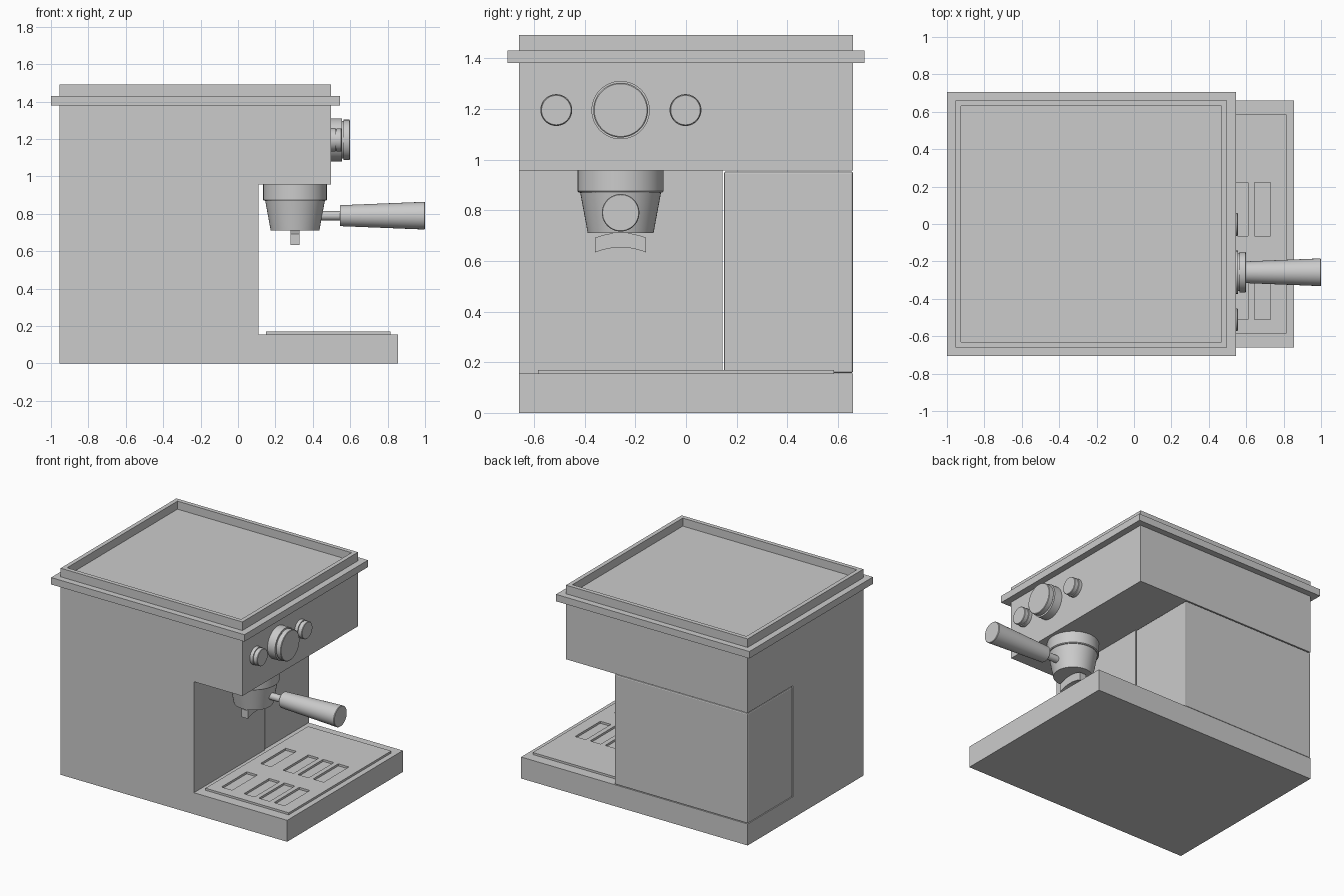
import bpy, bmesh, math
from mathutils import Matrix, Vector

if "Cube" in bpy.data.objects:
    bpy.data.objects.remove(bpy.data.objects["Cube"], do_unlink=True)

GREY = 0.6
metal = bpy.data.materials.new("light grey")
metal.use_nodes = True
metal.diffuse_color = (GREY, GREY, GREY, 1)
metal.node_tree.nodes["Principled BSDF"].inputs["Base Color"].default_value = (GREY, GREY, GREY, 1)


def finish(name, bm):
    bmesh.ops.recalc_face_normals(bm, faces=bm.faces[:])
    mesh = bpy.data.meshes.new(name)
    bm.to_mesh(mesh)
    bm.free()
    mesh.materials.append(metal)
    obj = bpy.data.objects.new(name, mesh)
    bpy.context.scene.collection.objects.link(obj)
    return obj


def add_box(bm, low, high):
    low, high = Vector(low), Vector(high)
    place = Matrix.Translation((low + high) / 2) @ Matrix.Diagonal((*(high - low), 1))
    bmesh.ops.create_cube(bm, size=1, matrix=place)


def box(name, low, high):
    bm = bmesh.new()
    add_box(bm, low, high)
    return finish(name, bm)


def prism(name, points, sweep):
    bm = bmesh.new()
    face = bm.faces.new([bm.verts.new(p) for p in points])
    out = bmesh.ops.extrude_face_region(bm, geom=[face])
    moved = [v for v in out["geom"] if isinstance(v, bmesh.types.BMVert)]
    bmesh.ops.translate(bm, verts=moved, vec=sweep)
    return finish(name, bm)


def lathe(name, profile, origin, along_x=False):
    """Spin (radius, distance) pairs about z, optionally laid along x."""
    bm = bmesh.new()
    verts = [bm.verts.new((r, 0, d)) for r, d in profile]
    edges = [bm.edges.new(pair) for pair in zip(verts, verts[1:])]
    bmesh.ops.spin(bm, geom=verts + edges, cent=(0, 0, 0), axis=(0, 0, 1),
                   angle=math.tau, steps=48)
    bmesh.ops.remove_doubles(bm, verts=bm.verts[:], dist=0.0005)
    turn = Matrix.Rotation(math.pi / 2, 4, "Y") if along_x else Matrix()
    bm.transform(Matrix.Translation(origin) @ turn)
    obj = finish(name, bm)
    smooth(obj)
    return obj


def smooth(obj):
    bpy.ops.object.select_all(action="DESELECT")
    obj.select_set(True)
    bpy.context.view_layer.objects.active = obj
    bpy.ops.object.shade_smooth_by_angle(angle=math.radians(30))


def bevel(obj, width):
    mod = obj.modifiers.new("soft edges", "BEVEL")
    mod.width = width
    mod.segments = 2


def cut(obj, cutter):
    mod = obj.modifiers.new("cut", "BOOLEAN")
    mod.operation = "DIFFERENCE"
    mod.solver = "EXACT"
    mod.object = cutter
    cutter.hide_render = True
    cutter.hide_viewport = True


# Main dimensions
BACK, FACE, WALL, FOOT = -0.955, 0.497, 0.11, 0.855
SIDE, BASE_TOP, HEAD, TOP = 0.66, 0.155, 0.957, 1.38

# C-shaped body with a bay for the water tank
outline = [(BACK, 0), (FOOT, 0), (FOOT, BASE_TOP), (WALL, BASE_TOP),
           (WALL, HEAD), (FACE, HEAD), (FACE, TOP), (BACK, TOP)]
body = prism("body", [(x, -SIDE, z) for x, z in outline], (0, 2 * SIDE, 0))
cut(body, box("tank_bay_cutter", (-1.1, 0.145, BASE_TOP), (0.2, 0.8, HEAD)))
tank = box("water_tank", (BACK, 0.15, BASE_TOP + 0.002), (WALL, SIDE, HEAD - 0.004))
bevel(tank, 0.008)

# Overhanging top plate and recessed cup shelf
box("top_plate", (-1, -0.705, TOP), (0.545, 0.705, 1.43))
bm = bmesh.new()
add_box(bm, (BACK, -SIDE, 1.43), (FACE, SIDE, 1.492))
top = max(bm.faces, key=lambda f: f.calc_center_median().z)
bmesh.ops.inset_region(bm, faces=[top], thickness=0.043)
floor = bmesh.ops.extrude_face_region(bm, geom=[top])["geom"]
bmesh.ops.delete(bm, geom=[top], context="FACES_ONLY")
bmesh.ops.translate(bm, verts=[v for v in floor if isinstance(v, bmesh.types.BMVert)],
                    vec=(0, 0, -0.058))
finish("cup_shelf", bm)

# Drip tray with two rows of slots
tray = box("drip_tray", (0.15, -0.585, BASE_TOP), (0.815, 0.585, 0.17))
bm = bmesh.new()
for y in (-0.51, -0.065):
    for x in (0.225, 0.405, 0.525, 0.645):
        add_box(bm, (x, y, 0.1), (x + 0.085, y + 0.288, 0.25))
cut(tray, finish("slot_cutter", bm))

# Brewing head and filter basket
CX, CY = 0.305, -0.258
lathe("brew_head", [(0, HEAD), (0.17, HEAD), (0.17, 0.875), (0.165, 0.87), (0, 0.87)],
      (CX, CY, 0))
lathe("filter_basket", [(0, 0.872), (0.16, 0.872), (0.13, 0.71), (0, 0.71)], (CX, CY, 0))

# Arched double spout
steps = [i / 8 for i in range(-8, 9)]
arch = [(t, 0.711 - 0.02 * t * t) for t in steps]
arch += [(t, 0.653 - 0.02 * t * t) for t in reversed(steps)]
spout = prism("spout", [(CX - 0.025, CY + 0.101 * t, z) for t, z in arch], (0.05, 0, 0))
smooth(spout)

# Handle
lathe("handle_rod", [(0, 0), (0.025, 0), (0.025, 0.13), (0, 0.13)],
      (0.425, CY, 0.79), True)
lathe("handle_grip", [(0, 0), (0.053, 0), (0.056, 0.004), (0.074, 0.451), (0.071, 0.455), (0, 0.455)],
      (0.545, CY, 0.79), True)

# Control knobs
lathe("main_knob", [(0, 0), (0.115, 0), (0.115, 0.06), (0.1, 0.06), (0.1, 0.066),
                    (0.108, 0.066), (0.108, 0.098), (0.104, 0.101), (0, 0.101)],
      (FACE, CY, 1.195), True)
for name, y in (("right_knob", -0.512), ("left_knob", -0.002)):
    lathe(name, [(0, 0), (0.063, 0), (0.063, 0.024), (0.056, 0.024), (0.056, 0.03),
                 (0.061, 0.03), (0.061, 0.055), (0.058, 0.058), (0, 0.058)],
          (FACE, y, 1.195), True)
